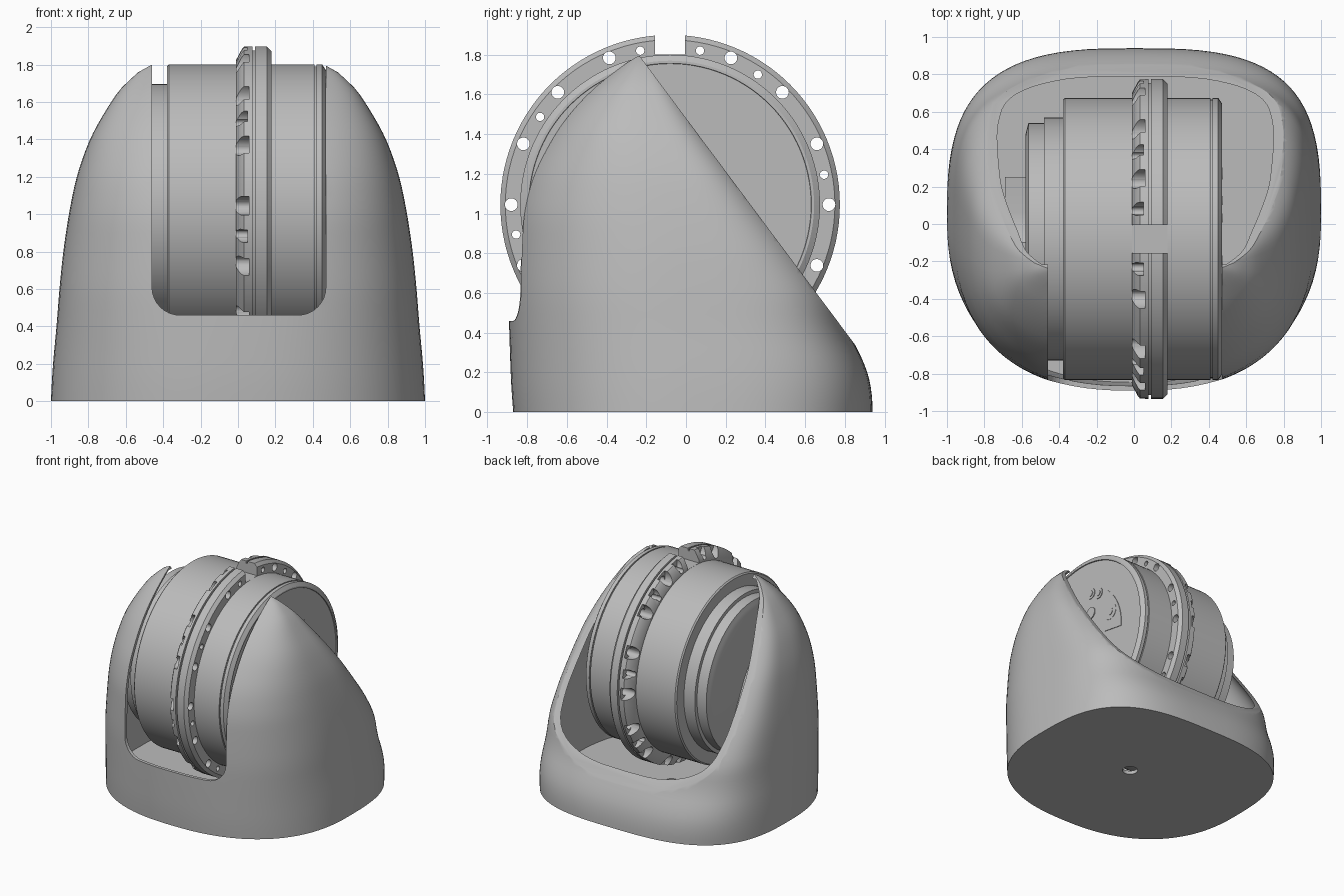
import bpy, bmesh, math
from mathutils import Matrix, Vector

cube = bpy.data.objects.get("Cube")
if cube:
    bpy.data.objects.remove(cube, do_unlink=True)

grey = bpy.data.materials.new("plain grey")
grey.use_nodes = True
grey.diffuse_color = (0.5, 0.5, 0.5, 1)
grey.node_tree.nodes["Principled BSDF"].inputs["Base Color"].default_value = (0.5, 0.5, 0.5, 1)

AXIS_Y, AXIS_Z = -0.08, 1.045   # wheel axis, running along x


def finish(name, bm):
    bmesh.ops.recalc_face_normals(bm, faces=bm.faces)
    mesh = bpy.data.meshes.new(name)
    bm.to_mesh(mesh)
    bm.free()
    mesh.materials.append(grey)
    obj = bpy.data.objects.new(name, mesh)
    bpy.context.collection.objects.link(obj)
    return obj


def smooth(obj, angle=32):
    obj.data.shade_smooth()
    obj.data.set_sharp_from_angle(angle=math.radians(angle))


def cut(obj, cutter):
    """Subtract the cutter for good and throw it away."""
    cutter.hide_render = True
    mod = obj.modifiers.new("cut", "BOOLEAN")
    mod.operation, mod.object, mod.solver = "DIFFERENCE", cutter, "EXACT"
    mod.use_self = True
    graph = bpy.context.evaluated_depsgraph_get()
    mesh = bpy.data.meshes.new_from_object(obj.evaluated_get(graph))
    obj.modifiers.clear()
    obj.data = mesh
    bpy.data.objects.remove(cutter, do_unlink=True)


def prism(name, points, along):
    bm = bmesh.new()
    face = bm.faces.new([bm.verts.new(p) for p in points])
    made = bmesh.ops.extrude_face_region(bm, geom=[face])["geom"]
    moved = [g for g in made if isinstance(g, bmesh.types.BMVert)]
    bmesh.ops.translate(bm, verts=moved, vec=Vector(along))
    return finish(name, bm)


def lathe(name, profile, closed=False, steps=112):
    """Turn (x, radius) points around the wheel axis."""
    bm = bmesh.new()
    verts = [bm.verts.new((x, AXIS_Y, AXIS_Z + r)) for x, r in profile]
    edges = [bm.edges.new(pair) for pair in zip(verts, verts[1:])]
    if closed:
        edges.append(bm.edges.new((verts[-1], verts[0])))
    bmesh.ops.spin(bm, geom=verts + edges, cent=(0, AXIS_Y, AXIS_Z), axis=(1, 0, 0),
                   angle=math.tau, steps=steps, use_merge=False)
    bmesh.ops.remove_doubles(bm, verts=bm.verts, dist=0.0001)
    return finish(name, bm)


def polar(x, radius, degrees):
    a = math.radians(degrees)
    return Vector((x, AXIS_Y + radius * math.cos(a), AXIS_Z + radius * math.sin(a)))


def add_rod(bm, x0, x1, radius, at, degrees, stretch=1.0):
    """Cylinder along x, optionally stretched away from the axis."""
    place = (Matrix.Translation(polar((x0 + x1) / 2, at, degrees))
             @ Matrix.Rotation(math.radians(degrees), 4, "X")
             @ Matrix.Diagonal((1, stretch, 1, 1))
             @ Matrix.Rotation(math.pi / 2, 4, "Y"))
    bmesh.ops.create_cone(bm, cap_ends=True, segments=24, radius1=radius, radius2=radius,
                          depth=x1 - x0, matrix=place)


# Housing: height, half width, widest y, front y, back y
LEVELS = [
    (0, 1, .04, -.87, .94), (.12, .995, .04, -.88, .937), (.25, .985, .03, -.885, .9),
    (.4, .97, 0, -.89, .818), (.6, .955, -.03, -.895, .765), (.8, .935, -.03, -.89, .63),
    (1, .905, -.06, -.88, .47), (1.2, .865, -.1, -.83, .31), (1.4, .795, -.18, -.72, .15),
    (1.5, .74, -.2, -.65, .07), (1.6, .68, -.21, -.56, -.01), (1.7, .61, -.22, -.44, -.08),
    (1.77, .53, -.225, -.33, -.14), (1.8, .46, -.225, -.28, -.17)]


def level_at(z):
    for low, high in zip(LEVELS, LEVELS[1:]):
        if z <= high[0]:
            break
    t = (z - low[0]) / (high[0] - low[0])
    return [a + (b - a) * t for a, b in zip(low, high)]


def soft_level(z):
    """Blend neighbouring heights so the walls curve evenly."""
    reach = min(0.07, z, 1.8 - z)
    samples = [level_at(z + reach * k / 2) for k in range(-2, 3)]
    return [sum(column) / 5 for column in zip(*samples)]


def loft(name, bottom, top, inset=0.0, rows=44, count=96):
    bm = bmesh.new()
    rings = []
    for row in range(rows + 1):
        z, wide, mid, front, back = soft_level(bottom + (top - bottom) * row / rows)
        ring = []
        for i in range(count):
            a = math.tau * i / count
            c, s = math.cos(a), math.sin(a)
            # Squarer corners at the back, a little more so on the left
            if s > 0:
                power = (3.1 if c > 0 else 2.9) + 0.8 * min(1, z / 0.6)
            else:
                power = 2.38 + 0.2 * min(1, z)
            reach = (back - mid if s > 0 else mid - front) - inset
            x = (wide - inset) * math.copysign(abs(c) ** (2 / power), c)
            y = mid + max(reach, 0.015) * math.copysign(abs(s) ** (2 / power), s)
            ring.append(bm.verts.new((x, y, z)))
        rings.append(ring)
    for low, high in zip(rings, rings[1:]):
        for i in range(count):
            j = (i + 1) % count
            bm.faces.new((low[i], low[j], high[j], high[i]))
    bm.faces.new(rings[0])
    bm.faces.new(rings[-1])
    return finish(name, bm)


housing = loft("housing", 0, 1.8)
cut(housing, loft("cavity_cutter", 0.03, 1.77, inset=0.026))

# Slanted opening at the back
cut(housing, prism("slant_cutter", [(-2, -.38, 1.99), (-2, 1.1, .006), (-2, 1.1, 1.99)], (4, 0, 0)))

# Front slot with rounded lower corners
slot, r = [(.47, -2, 2.2), (-.46, -2, 2.2)], 0.15
for cx, start in ((-.46 + r, 180), (.47 - r, 270)):
    for k in range(9):
        a = math.radians(start + 90 * k / 8)
        slot.append((cx + r * math.cos(a), -2, .46 + r + r * math.sin(a)))
cut(housing, prism("slot_cutter", slot, (0, 2.5, 0)))

# Hole in the base
bm = bmesh.new()
bmesh.ops.create_cone(bm, cap_ends=True, segments=32, radius1=.06, radius2=.06, depth=.5,
                      matrix=Matrix.Translation((.09, .06, 0)))
cut(housing, finish("base_hole_cutter", bm))
smooth(housing)

# Drum with a stepped end and a rimmed flat face
drum = lathe("drum", [
    (-.58, 0), (-.58, .56), (-.572, .59), (-.565, .62), (-.48, .62), (-.48, .65), (-.38, .65),
    (-.38, .745), (-.37, .755), (.41, .755), (.41, .745), (.42, .745), (.42, .755),
    (.45, .755), (.47, .725), (.47, .712), (.462, .71), (.462, 0)])
smooth(drum)

# Slanted block on the stepped end
block = prism("end_block", [
    (-.57, -.03, 1.2), (-.57, .06, 1.07), (-.57, .25, .7), (-.57, .24, .64), (-.57, .18, .6),
    (-.57, -.3, .6), (-.57, -.36, .66), (-.57, -.36, 1.19), (-.57, -.3, 1.25),
    (-.57, -.1, 1.25)], (-.12, 0, 0))
smooth(block)

# Bolted flange with a groove, bolt holes, pockets and a top notch
flange = lathe("flange", [
    (-.012, .74), (-.012, .78), (.02, .84), (.032, .855), (.078, .855), (.078, .835),
    (.092, .835), (.092, .855), (.155, .855), (.18, .83), (.18, .74)], closed=True)
bolts = [22.5 * i for i in range(16) if i != 4]
pins = [11, 56, 79, 101, 146, 191, 236, 281, 326]
bm = bmesh.new()
for angle in bolts:
    add_rod(bm, -.1, .06, .05, .845, angle, 1.5)
for angle in pins:
    add_rod(bm, -.1, .05, .035, .845, angle, 1.7)
cut(flange, finish("pocket_cutter", bm))
bm = bmesh.new()
for angle in bolts:
    add_rod(bm, -.2, .3, .032, .8, angle)
for angle in pins:
    add_rod(bm, -.2, .3, .021, .79, angle)
cut(flange, finish("hole_cutter", bm))
cut(flange, prism("notch_cutter", [(-.2, -.155, 1.8), (-.2, -.005, 1.8),
                                   (-.2, -.005, 2), (-.2, -.155, 2)], (.6, 0, 0)))
smooth(flange)

# Raised plates, bosses and tabs on the flat face
for turn, side in ((0, "upper"), (180, "lower")):
    arc = [polar(.455, .48, turn - 3 + 56 * k / 12) for k in range(13)]
    arc += [polar(.455, .28, turn + 50 - 48 * k / 12) for k in range(13)]
    plate = prism(side + "_face_plate", arc, (.012, 0, 0))
    smooth(plate)
    bm = bmesh.new()
    add_rod(bm, .455, .47, .07, .383, turn + 24)
    add_rod(bm, .455, .474, .032, .383, turn + 24)
    add_rod(bm, .455, .47, .05, .27, turn + 66)
    for angle in (62, 75):
        add_rod(bm, .455, .468, .045, .436, turn + angle)
        add_rod(bm, .455, .473, .024, .436, turn + angle)
    smooth(finish(side + "_face_bosses", bm))
